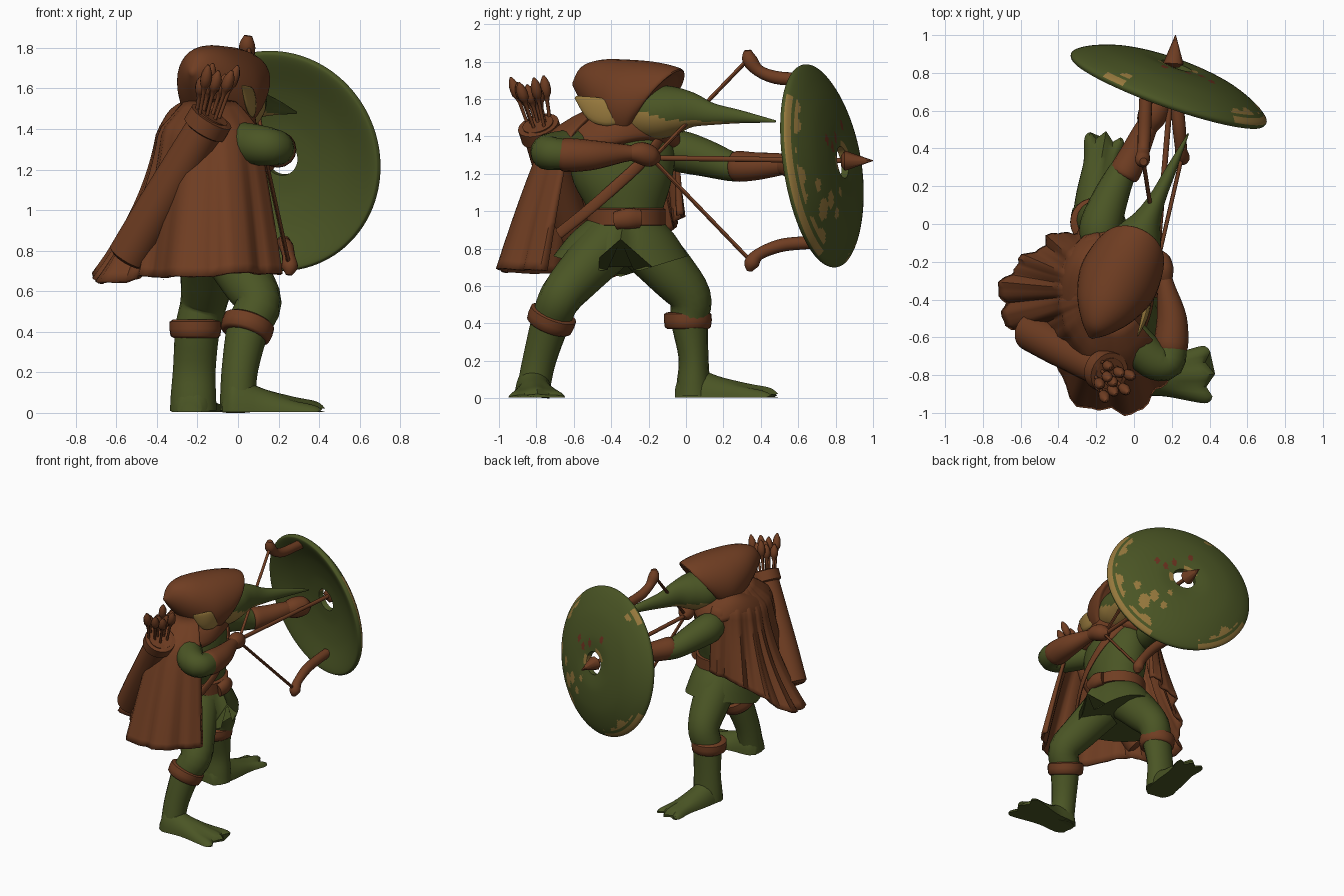
import bpy, math, random
from mathutils import Vector
from math import sin, cos, pi, radians

random.seed(4)
if "Cube" in bpy.data.objects:
    bpy.data.objects.remove(bpy.data.objects["Cube"])


def material(name, rgb):
    m = bpy.data.materials.new(name)
    m.use_nodes = True
    m.diffuse_color = (*rgb, 1)
    bsdf = m.node_tree.nodes["Principled BSDF"]
    bsdf.inputs["Base Color"].default_value = (*rgb, 1)
    bsdf.inputs["Roughness"].default_value = 0.9
    return m


GREEN = material("moss green", (0.069, 0.091, 0.018))
BROWN = material("leather brown", (0.16, 0.047, 0.016))
OCHRE = material("ochre", (0.3, 0.185, 0.045))
RED = material("rust red", (0.15, 0.032, 0.014))


def loft(name, rings, mats, rule=None, cyclic=True, caps=True, around=False):
    """Skin a list of equally long point rings."""
    n, k = len(rings[0]), len(rings)
    faces = []
    for i in range(k if around else k - 1):
        for j in range(n if cyclic else n - 1):
            a, b = i * n, (i + 1) % k * n
            faces.append((a + j, a + (j + 1) % n, b + (j + 1) % n, b + j))
    if caps and not around:
        faces += [tuple(range(n))[::-1], tuple(range((k - 1) * n, k * n))]
    me = bpy.data.meshes.new(name)
    me.from_pydata([p for r in rings for p in r], [], faces)
    for m in mats:
        me.materials.append(m)
    if rule:
        for p in me.polygons:
            p.material_index = rule(p.center)
    me.shade_smooth()
    me.set_sharp_from_angle(angle=radians(45))
    ob = bpy.data.objects.new(name, me)
    bpy.context.collection.objects.link(ob)
    return ob


def smooth(rows, steps):
    """Catmull-Rom through rows of numbers."""
    out, k = [], len(rows)
    for i in range(k - 1):
        q = [rows[max(0, min(k - 1, i + d))] for d in (-1, 0, 1, 2)]
        for s in range(steps):
            t = s / steps
            out.append([b + 0.5 * t * (c - a + t * (2 * a - 5 * b + 4 * c - d + t * (3 * (b - c) + d - a)))
                        for a, b, c, d in zip(*q)])
    return out + [list(rows[-1])]


def tube(name, rows, mat, up=(0, 0, 1), steps=4, sides=16, rule=None):
    """Rows are x, y, z, half width and optional half height."""
    rows = smooth([r if len(r) == 5 else (*r, r[3]) for r in rows], steps)
    pts = [Vector(r[:3]) for r in rows]
    rings = []
    for i, r in enumerate(rows):
        t = (pts[min(i + 1, len(pts) - 1)] - pts[max(i - 1, 0)]).normalized()
        side = t.cross(Vector(up)).normalized()
        top = side.cross(t)
        rings.append([pts[i] + side * r[3] * cos(a) + top * r[4] * sin(a)
                      for a in (2 * pi * j / sides for j in range(sides))])
    return loft(name, rings, mat if isinstance(mat, list) else [mat], rule)


def stack(name, rows, mat, hem=None, sides=64, steps=4):
    """Horizontal ovals: x, y, z, half depth, half width."""
    rings = []
    for x, y, z, rx, ry in smooth(rows, steps):
        rings.append([Vector((x + rx * cos(a), y + ry * sin(a), z + (hem(a, z) if hem else 0)))
                      for a in (2 * pi * j / sides - pi for j in range(sides))])
    return loft(name, rings, [mat])


# Torso, tunic skirt with a front slit, and belt
stack("torso", [(-.11, -.32, .78, .16, .2), (-.11, -.32, .97, .17, .19), (-.11, -.34, 1.15, .19, .26),
                (-.11, -.34, 1.3, .18, .28), (-.1, -.32, 1.42, .14, .22), (-.08, -.28, 1.52, .09, .1)], GREEN)
stack("tunic_skirt", [(-.11, -.33, .96, .17, .19), (-.11, -.34, .86, .22, .28), (-.11, -.35, .73, .26, .36)], GREEN,
      lambda a, z: (.96 - z) / .23 * (.2 * math.exp(-(a / .12) ** 2) + .11 * abs(sin(a)) - .08))
stack("belt", [(-.11, -.32, .92, .17, .19), (-.11, -.32, .925, .2, .21), (-.11, -.32, 1.01, .2, .21),
               (-.11, -.32, 1.02, .17, .19)], BROWN, steps=1)
tube("belt_pouch", [(.08, -.37, .95, .05, .05), (.1, -.31, .96, .04, .055), (.08, -.25, .96, .04, .05)], BROWN)
tube("chest_strap", [(-.05, -.1, 1.44, .012, .03), (.07, -.22, 1.28, .012, .03), (.095, -.38, 1.13, .012, .03),
                     (.06, -.53, 1.0, .012, .03), (-.02, -.68, .88, .012, .03)], BROWN)

# Legs and cuffs
tube("front_leg", [(-.14, -.22, .82, .15), (-.15, -.08, .67, .135), (-.17, .02, .54, .115), (-.2, .02, .41, .11, .1),
                   (-.215, .04, .22, .105, .08), (-.22, .04, .08, .112, .09), (-.22, .04, .01, .115, .1)], GREEN, (0, 1, 0))
tube("back_leg", [(-.05, -.42, .82, .15), (.04, -.57, .66, .13), (.1, -.67, .54, .115), (.05, -.72, .42, .105),
                  (.01, -.78, .22, .09), (0, -.81, .08, .088), (0, -.82, .01, .09)], GREEN, (0, 1, 0))


def cuff(name, centre, axis, r):
    c, d = Vector(centre), Vector(axis)
    tube(name, [(*(c + d * h), r * f) for h, f in ((-.045, .8), (-.035, 1), (.035, 1.03), (.045, .8))],
         BROWN, (0, 1, 0), 2, 24)


cuff("front_cuff", (-.21, .01, .415), (0, 0, 1), .123)
cuff("back_cuff", (.045, -.72, .42), (.3, .35, .9), .125)


# Broad webbed feet
def foot(name, heel, direction, length, spread):
    d = Vector((*direction, 0)).normalized()
    side = Vector((-d.y, d.x, 0))
    rings = []
    stations = smooth([(0, .06, .07), (.08, .095, .17), (.2, .1, .16), (.4, .1, .115),
                       (.7, spread * .86, .07), (.92, spread, .045), (1, spread, .015)], 4)
    for t, w, h in stations:
        ring = []
        for j in range(28):
            a = 2 * pi * j / 28
            u = cos(a)
            wave = cos(2.4 * pi * u)
            web = (.022 * (wave - 1) - .03 * u * u) * max(0, t - .55) / .45
            p = Vector((*heel, .005)) + d * (t * length + web) + side * w * u
            p.z += max(0, h * sin(a) * (1 + .3 * max(0, t - .5) * wave))
            ring.append(p)
        rings.append(ring)
    loft(name, rings, [GREEN])


foot("front_foot", (-.24, -.05), (.17, 1), .55, .105)
foot("back_foot", (-.08, -.82), (1, .05), .51, .15)

# Bow arm
tube("bow_arm_sleeve", [(-.18, -.14, 1.34, .08), (-.18, -.03, 1.32, .11), (-.14, .1, 1.285, .1), (-.08, .24, 1.24, .08),
                        (-.03, .32, 1.23, .07)], GREEN)
tube("bow_arm_bracer", [(-.06, .25, 1.24, .06), (-.05, .27, 1.24, .082), (0, .37, 1.24, .075), (.06, .5, 1.25, .06),
                        (.08, .54, 1.25, .05)], BROWN)
tube("bow_hand", [(.07, .5, 1.25, .05), (.09, .56, 1.25, .075), (.13, .64, 1.25, .07), (.15, .68, 1.25, .03)], BROWN)

# Drawing arm
tube("draw_arm_sleeve", [(-.08, -.52, 1.34, .09), (0, -.62, 1.335, .1), (.1, -.72, 1.32, .1), (.18, -.73, 1.31, .09),
                         (.2, -.62, 1.3, .08)], GREEN)
tube("draw_arm_bracer", [(.19, -.67, 1.3, .06), (.195, -.65, 1.3, .09), (.2, -.5, 1.3, .08), (.17, -.34, 1.31, .05),
                         (.16, -.28, 1.31, .04)], BROWN)
tube("draw_hand", [(.165, -.3, 1.31, .04), (.15, -.24, 1.31, .06), (.13, -.18, 1.29, .055), (.12, -.14, 1.28, .02)], BROWN)

# Head, set along the aiming direction, with a pale jaw and one uncovered ear
AIM = Vector((.43, .9, 0)).normalized()
SIDE = Vector((AIM.y, -AIM.x, 0))
tube("face_and_nose", [(-.07 + AIM.x * s, -.27 + AIM.y * s, z, w, h) for s, z, w, h in
                       [(-.12, 1.52, .1, .11), (0, 1.53, .15, .145), (.12, 1.53, .16, .15),
                        (.24, 1.54, .12, .125), (.33, 1.54, .075, .095), (.45, 1.52, .045, .06),
                        (.62, 1.505, .028, .035), (.83, 1.48, .004, .006)]],
     [GREEN, OCHRE], steps=8, sides=40, rule=lambda c: int(c.z < 1.485 - .04 * c.y + .3 * max(0, -.1 - c.y)))
root = Vector((-.04, -.23, 1.51))
tube("ear", [(*(root + SIDE * o + AIM * b + Vector((0, 0, z))), w, h) for o, b, z, w, h in
             [(.14, -.05, 0, .02, .04), (.18, -.12, .01, .02, .065), (.2, -.2, .04, .018, .065),
              (.21, -.3, .1, .003, .008)]], OCHRE)

# Hood with a slanted opening
rings = []
for s, z, w, h, slant in smooth([(-.37, 1.68, .01, .01, 0), (-.31, 1.68, .08, .095, 0), (-.2, 1.64, .16, .17, 0),
                                 (-.06, 1.59, .21, .22, .1), (.06, 1.58, .205, .215, .35), (.13, 1.58, .18, .18, .75),
                                 (.12, 1.58, .15, .145, .75)], 5):
    ring = []
    for j in range(32):
        a = 2 * pi * j / 32
        p = Vector((-.07, -.27, z + h * sin(a))) + AIM * (s + slant * h * sin(a))
        ring.append(p + SIDE * w * cos(a))
    rings.append(ring)
loft("hood", rings, [BROWN])
stack("hood_collar", [(-.1, -.3, 1.54, .13, .16), (-.13, -.33, 1.48, .21, .27), (-.15, -.36, 1.38, .24, .34),
                      (-.14, -.36, 1.35, .19, .28)], BROWN, lambda a, z: .025 * sin(3 * a))

# Cape, wrapped around the back with folds: angle, reach, hem height, flare
rim = smooth([(-50, .5, .68, .85), (-75, .62, .69, .8), (-103, .61, .67, .85), (-140, .44, .67, 1.2),
              (-165, .57, .64, 2), (-185, .57, .68, 2), (-205, .47, .82, 1.6), (-230, .4, .93, 1.2),
              (-258, .33, .98, 1)], 9)
rings = []
for i in range(21):
    t = i / 20
    row = []
    for k, (deg, reach, low, flare) in enumerate(rim):
        a = radians(deg)
        top = 1 / math.hypot(cos(a) / .26, sin(a) / .31) * min(1, .5 + 3 * t)
        fold = t * (.022 * sin(k * .75) + .01 * sin(k * 1.7))
        rad = top + (reach - top) * t ** flare + fold
        row.append(Vector((-.12 + rad * cos(a), -.36 + rad * sin(a), 1.54 + (low - 1.54) * t + .2 * fold)))
    rings.append(row)
cape = loft("cape", rings, [BROWN], cyclic=False, caps=False)
mod = cape.modifiers.new("thickness", 'SOLIDIFY')
mod.thickness, mod.offset = .02, 0

# Quiver and spare arrows
base, mouth = Vector((-.54, -.57, .77)), Vector((-.13, -.79, 1.46))
axis = (mouth - base).normalized()
tube("quiver", [(*(base.lerp(mouth, t)), r) for t, r in ((-.02, .08), (0, .105), (.3, .105), (.9, .095), (.91, .112),
                                                         (1, .112), (1.01, .085), (.95, .08))], BROWN, steps=1, sides=24)
for i in range(9):
    a, r = i * 2.4, .022 * math.sqrt(i)
    off = Vector((cos(a) * r, sin(a) * r, 0))
    tip = mouth + off * 1.7 + Vector((.03, -.06, .2 + random.uniform(0, .07)))
    tube(f"spare_arrow_{i + 1}", [(*(mouth + off - axis * .1).lerp(tip, t), w) for t, w in
                                  ((0, .01), (.6, .01), (.72, .027), (.88, .027), (1, .006))], BROWN, steps=2, sides=8)

# Bow limbs set into the shield, string and nocked arrow
tube("upper_bow_limb", [(.05, .33, 1.86, .02), (.045, .34, 1.81, .04), (.05, .39, 1.75, .032), (.055, .48, 1.715, .035),
                        (.06, .6, 1.705, .035), (.065, .71, 1.7, .035)], BROWN, (1, 0, 0))
tube("lower_bow_limb", [(.25, .34, .68, .015), (.255, .35, .72, .04), (.25, .39, .77, .032), (.24, .5, .815, .035),
                        (.23, .62, .83, .035), (.225, .79, .84, .035)], BROWN, (1, 0, 0))
nock = (.13, -.18, 1.28, .011)
tube("upper_string", [nock, (.05, .33, 1.81, .011)], BROWN, steps=1, sides=8)
tube("lower_string", [nock, (.25, .34, .74, .011)], BROWN, steps=1, sides=8)
tube("arrow_shaft", [(.12, -.2, 1.285, .015), (.21, .88, 1.27, .015)], BROWN, steps=1, sides=10)
tube("arrow_head", [(.208, .83, 1.27, .03), (.209, .85, 1.27, .054), (.22, 1.0, 1.27, .002)], BROWN, steps=1, sides=8)

# Dished round shield with a central hole and worn paint
N = Vector((.33, .93, .15)).normalized()
U = Vector((.94, -.335, 0)).normalized()
V = U.cross(N)
CENTRE = Vector((.19, .735, 1.245))
profile = smooth([(.085, .11), (.2, .115), (.35, .09), (.47, .045), (.54, 0), (.545, -.03), (.51, -.035),
                  (.35, .025), (.2, .06), (.085, .07)], 8)
rings = [[CENTRE + N * d + r * (U * cos(a) + V * sin(a)) for r, d in profile]
         for a in (2 * pi * j / 200 for j in range(200))]


def worn(c):
    p = c - CENTRE
    u, v, d = p.dot(U), p.dot(V), p.dot(N)
    r, a = math.hypot(u, v), math.atan2(v, u)
    if d < .09 - .25 * r * r and r < .52 or d < -.015:
        return 0
    rough = .022 * sin(9 * a) + .014 * sin(23 * a + 1)
    if r > .485 + rough and (abs(a + .15) < .95 or -2.7 < a < -1.8 or 2.0 < a < 2.25):
        return 1
    if r < .125 and (1.6 < a < 2.7 or -.4 < a < .3):
        return 1
    for x, z, s in ((.24, -.2, .032), (.31, -.25, .04), (.17, -.27, .022), (.36, -.12, .025), (.12, -.16, .02)):
        if math.hypot(u - x, (v - z) * .7) < s:
            return 1
    return 2 if min(math.hypot(u - x, (v - z) * .6) for x, z in ((.14, .08), (.07, .13), (-.06, .2), (.2, .12))) < .018 else 0


loft("shield", rings, [GREEN, OCHRE, RED], worn, around=True)
